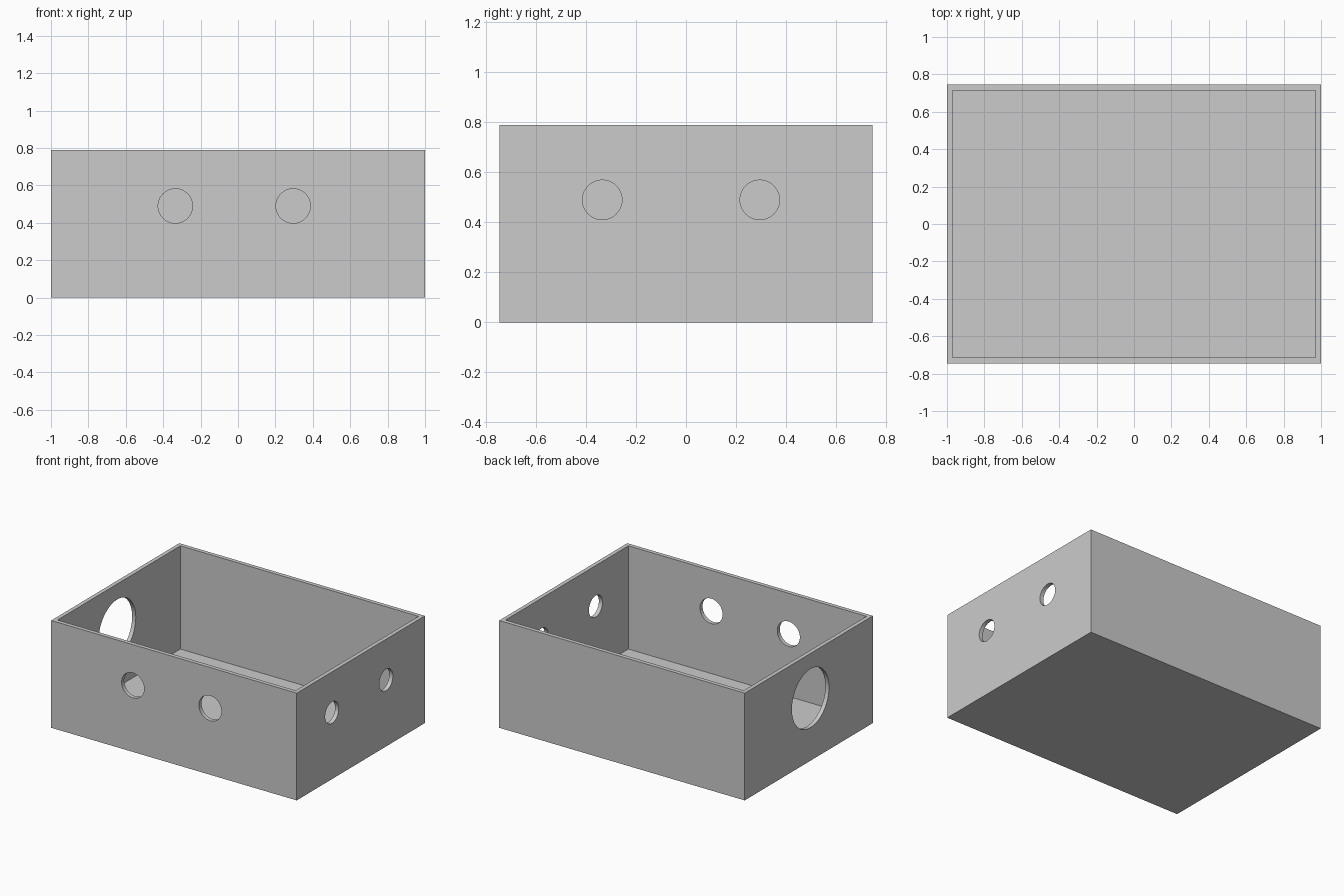
import bpy
from math import radians

cube = bpy.data.objects.get("Cube")
if cube:
    bpy.data.objects.remove(cube, do_unlink=True)

LENGTH, DEPTH, HEIGHT, WALL = 2.0, 1.49, 0.79, 0.03

# Single grey material
grey = bpy.data.materials.new("light grey")
grey.use_nodes = True
colour = (0.6, 0.6, 0.6, 1)
grey.diffuse_color = colour
grey.node_tree.nodes["Principled BSDF"].inputs["Base Color"].default_value = colour


def block(name, size, bottom):
    bpy.ops.mesh.primitive_cube_add(size=1, location=(0, 0, bottom + size[2] / 2))
    obj = bpy.context.object
    obj.name = name
    obj.scale = size
    bpy.ops.object.transform_apply(location=True, rotation=True, scale=True)
    obj.data.materials.append(grey)
    return obj


def hole_cutter(radius, location, rotation):
    bpy.ops.mesh.primitive_cylinder_add(vertices=64, radius=radius, depth=WALL * 4,
                                        location=location, rotation=rotation)
    obj = bpy.context.object
    obj.name = "hole_cutter"
    obj.data.materials.append(grey)
    return obj


def cut(target, cutter):
    cutter.hide_render = True
    mod = target.modifiers.new("cut", 'BOOLEAN')
    mod.operation = 'DIFFERENCE'
    mod.solver = 'EXACT'
    mod.object = cutter
    bpy.context.view_layer.objects.active = target
    bpy.ops.object.modifier_apply(modifier=mod.name)
    bpy.data.objects.remove(cutter, do_unlink=True)


# Open-topped box
box = block("open_box", (LENGTH, DEPTH, HEIGHT), 0)
cut(box, block("cavity_cutter", (LENGTH - 2 * WALL, DEPTH - 2 * WALL, HEIGHT), WALL))

# Pairs of small holes in the front wall and the +x side wall
along_x = (0, radians(90), 0)
along_y = (radians(90), 0, 0)
for offset in (-0.335, 0.295):
    cut(box, hole_cutter(0.092, (offset, -DEPTH / 2, 0.49), along_y))
    cut(box, hole_cutter(0.079, (LENGTH / 2, offset, 0.49), along_x))

# Large hole in the -x side wall
cut(box, hole_cutter(0.216, (-LENGTH / 2, -0.02, 0.46), along_x))

# Smooth hole rims, sharp box edges
bpy.ops.object.select_all(action='DESELECT')
box.select_set(True)
bpy.context.view_layer.objects.active = box
bpy.ops.object.shade_smooth_by_angle(angle=radians(30))
